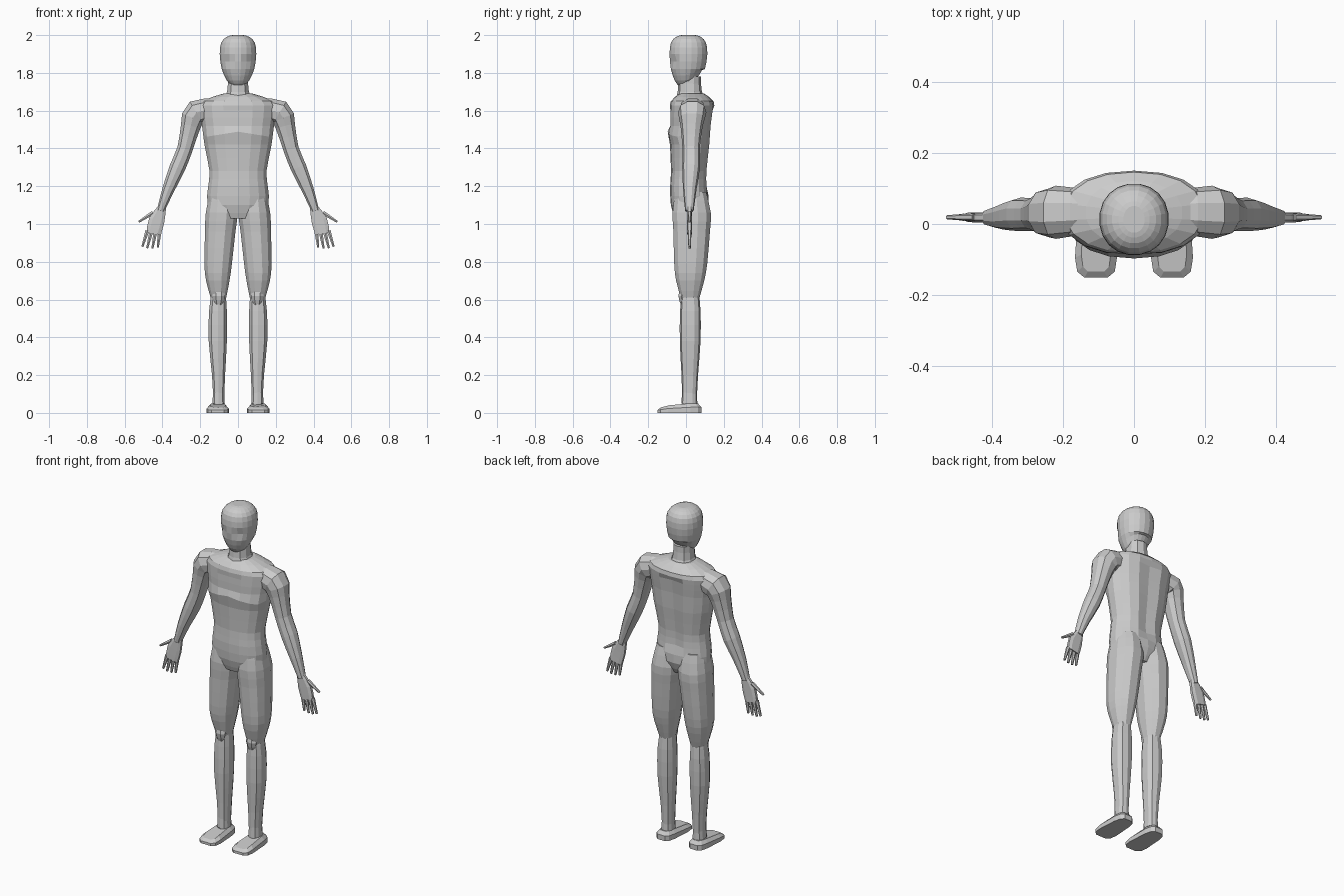
import bpy, bmesh
from math import sin, cos, pi, copysign
from mathutils import Vector

cube = bpy.data.objects.get("Cube")
if cube:
    bpy.data.objects.remove(cube)

GREY = (0.6, 0.6, 0.6, 1)
grey = bpy.data.materials.new("plain grey")
grey.use_nodes = True
grey.diffuse_color = GREY
grey.node_tree.nodes["Principled BSDF"].inputs["Base Color"].default_value = GREY


def finish(bm, name, paired=False):
    """Turn a bmesh into a grey object, mirrored across x if paired."""
    bmesh.ops.recalc_face_normals(bm, faces=bm.faces)
    mesh = bpy.data.meshes.new(name)
    bm.to_mesh(mesh)
    bm.free()
    mesh.materials.append(grey)
    part = bpy.data.objects.new(name, mesh)
    bpy.context.collection.objects.link(part)
    if paired:
        mirror = part.modifiers.new("both sides", 'MIRROR')
        mirror.use_mirror_merge = False


def bridge(bm, rings):
    """Skin a stack of closed point rings and cap the ends."""
    loops = [[bm.verts.new(point) for point in ring] for ring in rings]
    for low, high in zip(loops, loops[1:]):
        for i in range(len(low)):
            bm.faces.new((low[i - 1], low[i], high[i], high[i - 1]))
    bm.faces.new(loops[0])
    bm.faces.new(loops[-1])


def oval(sides, power):
    """Unit superellipse, as cosine and sine pairs."""
    for i in range(sides):
        angle = 2 * pi * (i + 0.5) / sides
        yield [copysign(abs(f) ** (2 / power), f) for f in (cos(angle), sin(angle))]


def refine(sections):
    """Add a smooth in-between section in each gap."""
    last = len(sections) - 1
    for i, here in enumerate(sections):
        yield here
        if i < last:
            after = sections[i + 1]
            outer = sections[max(i - 1, 0)] + sections[min(i + 2, last)]
            yield (here + after) * 9 / 16 - outer / 16


def loft(bm, sections, thick, ratio, sides=12, power=2.3, tilt=False, shape=None):
    """Sections are (x, y, z, half width); half depth = thick + ratio * half width."""
    stack = list(refine([Vector(section) for section in sections]))
    rings = []
    for k, (x, y, z, width) in enumerate(stack):
        across = Vector((1, 0, 0))
        if tilt:
            run = stack[min(k + 1, len(stack) - 1)] - stack[max(k - 1, 0)]
            across = Vector((-run.z, 0, run.x)).normalized()
        ring = []
        for c, s in oval(sides, power):
            point = Vector((x, y + s * (thick + ratio * width), z)) + across * c * width
            if shape:
                shape(point, c, s)
            ring.append(point)
        rings.append(ring)
    bridge(bm, rings)


# Head, with shallow eye sockets and a lifted nape
def face(point, c, s):
    if s < -0.5 and 0.2 < abs(c) < 0.75 and 1.84 < point.z < 1.89:
        point.y += 0.01
    if s > 0 and point.z < 1.8:
        point.z += 0.03 * s

bm = bmesh.new()
profile = [(0, 1.735, .035), (.005, 1.76, .06), (.01, 1.82, .087), (.013, 1.9, .098),
           (.013, 1.96, .09), (.013, 1.99, .062), (.013, 2, .03)]
loft(bm, [(0, *section) for section in profile], .01, .93, sides=20, power=2.1, shape=face)
finish(bm, "head")

# Neck
bm = bmesh.new()
loft(bm, [(0, .03, 1.64, .09), (0, .02, 1.7, .06), (0, .02, 1.78, .055)], .01, .9, sides=10)
finish(bm, "neck")

# Torso, with a spine groove and creases around the chest muscles
def trunk(point, c, s):
    if abs(c) < 0.25 and 1.2 < point.z < 1.62:
        if s > 0:
            point.y -= 0.014
        elif point.z > 1.5:
            point.y += 0.005
    if s < -0.5 and 1.44 < point.z < 1.5:
        point.y -= 0.01
        point.z += 0.03 * (0.5 - abs(c))

bm = bmesh.new()
profile = [(.015, 1.03, .1), (.02, 1.1, .163), (.015, 1.2, .16), (.017, 1.28, .153),
           (.022, 1.42, .18), (.024, 1.52, .193), (.03, 1.6, .205), (.033, 1.65, .195),
           (.03, 1.69, .08)]
loft(bm, [(0, *section) for section in profile], .035, .4, sides=18, power=2.2, shape=trunk)
finish(bm, "torso")

# Arms from the collar to the wrist
bm = bmesh.new()
loft(bm, [(.12, .035, 1.61, .055), (.22, .033, 1.59, .07), (.25, .03, 1.52, .055),
          (.28, .027, 1.4, .043), (.32, .027, 1.3, .044), (.37, .02, 1.18, .033),
          (.41, .018, 1.07, .021)], 0, 1.07, sides=10, tilt=True)
finish(bm, "arms", paired=True)

# Hands: palm, four fanned fingers and a thumb
def digit(bm, x, z, angle, length):
    path = []
    for part in range(3):
        reach = length * part / 2
        path.append((x + reach * sin(angle), .019, z - reach * cos(angle), .012 - .003 * part))
    loft(bm, path, .002, .7, sides=6, tilt=True)

bm = bmesh.new()
loft(bm, [(.4, .018, 1.09, .022), (.43, .018, 1.02, .044), (.447, .019, .95, .04)],
     .014, 0, sides=8, power=3, tilt=True)
for k in range(4):
    digit(bm, .414 + .022 * k, .965, .12 + .06 * k, .1 - .007 * abs(k - 1.5))
digit(bm, .45, 1.06, 1, .09)
finish(bm, "hands", paired=True)

# Upper legs with fuller buttocks
bm = bmesh.new()
loft(bm, [(.08, .025, 1.17, .07), (.086, .03, 1.06, .087), (.094, .03, .96, .083),
          (.105, .025, .79, .075), (.107, .022, .7, .064), (.103, .022, .6, .04)], 0, 1.2)
finish(bm, "thighs", paired=True)

# Kneecaps
bm = bmesh.new()
loft(bm, [(.102, -.01, .57, .02), (.102, -.01, .62, .036), (.102, -.01, .67, .02)],
     0, .9, sides=8)
finish(bm, "kneecaps", paired=True)

# Lower legs, and the ankle bands around their ends
bm = bmesh.new()
loft(bm, [(.103, .022, .64, .038), (.106, .023, .54, .049), (.107, .022, .38, .05),
          (.103, .02, .2, .036), (.102, .018, .03, .028)], .015, .8, sides=10, power=2.6)
loft(bm, [(.103, .018, .11, .03), (.103, .018, .05, .034)], .015, .8, sides=10, power=2.6)
finish(bm, "shins", paired=True)

# Feet: a rounded sole narrowing to the heel, drawn up into a sloping instep
def foot_ring(scale, rise):
    for c, s in oval(12, 4):
        y = s * .118 * (1 + scale) / 2 - .035
        yield .107 + c * scale * (.056 - .008 * s), y, rise * min(.05, .062 + .25 * y)

bm = bmesh.new()
bridge(bm, [foot_ring(1, 0), foot_ring(1, .6), foot_ring(.7, 1)])
finish(bm, "feet", paired=True)
